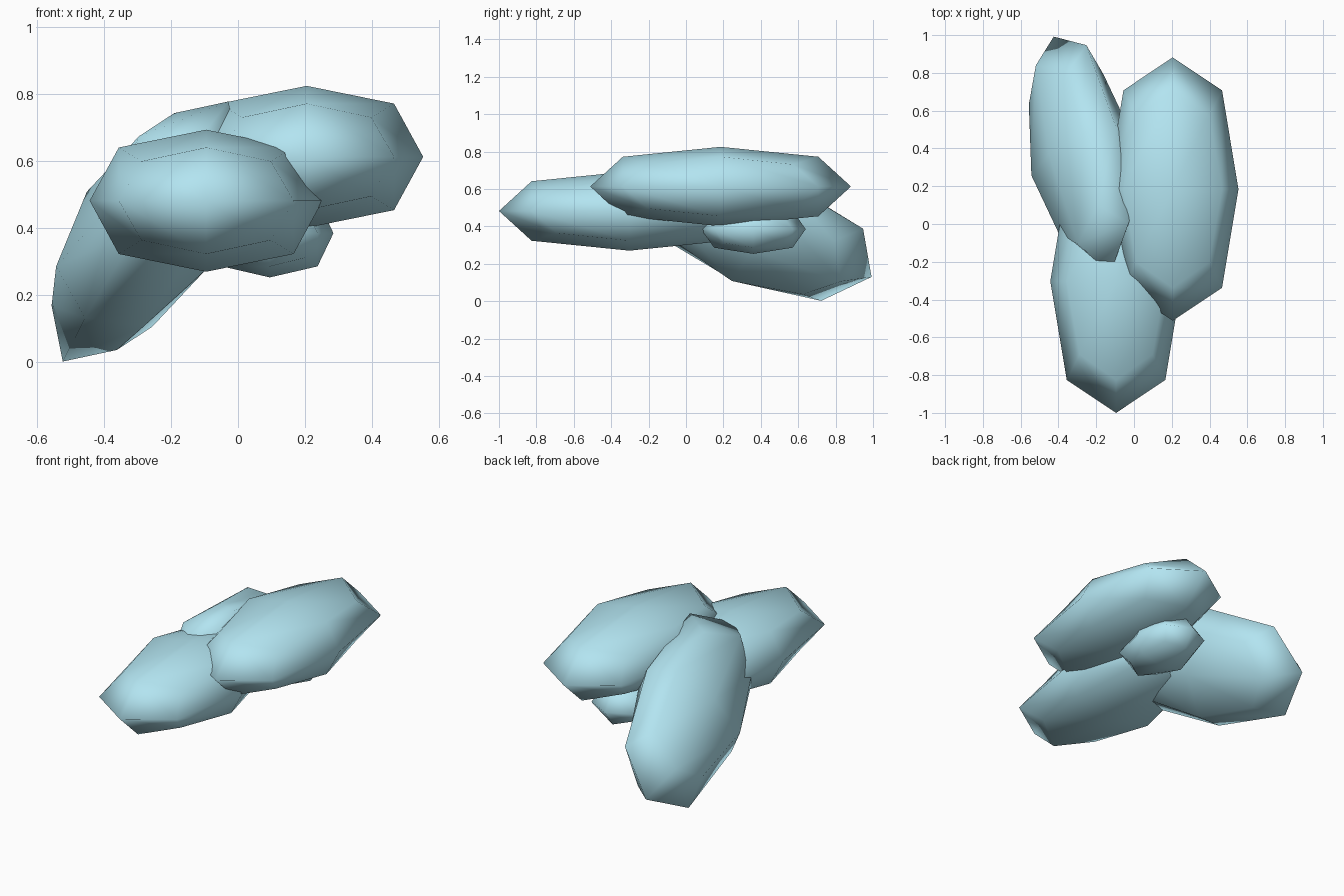
import bpy, bmesh
from mathutils import Vector, Matrix

if "Cube" in bpy.data.objects:
    bpy.data.objects.remove(bpy.data.objects["Cube"])

blue = bpy.data.materials.new("pale_blue")
blue.diffuse_color = (0.45, 0.78, 0.88, 1)
blue.use_nodes = True
blue.node_tree.nodes["Principled BSDF"].inputs["Base Color"].default_value = blue.diffuse_color

# Rounded pebble: cube split once, then pulled in like one smoothing step
PULL = {1: 1.0, 2: 0.75, 3: 5 / 9}


def pebble(name, centre, radii, axes=None):
    bm = bmesh.new()
    bmesh.ops.create_cube(bm, size=2)
    bmesh.ops.subdivide_edges(bm, edges=bm.edges[:], cuts=1, use_grid_fill=True)
    rot = Matrix(axes).transposed() if axes else Matrix.Identity(3)
    for v in bm.verts:
        k = PULL[sum(abs(c) > 0.5 for c in v.co)]
        v.co = rot @ Vector(c * k * r for c, r in zip(v.co, radii)) + Vector(centre)
    bmesh.ops.recalc_face_normals(bm, faces=bm.faces[:])
    for f in bm.faces:
        f.smooth = True
    me = bpy.data.meshes.new(name)
    bm.to_mesh(me)
    bm.free()
    me.materials.append(blue)
    ob = bpy.data.objects.new(name, me)
    bpy.context.collection.objects.link(ob)
    return ob


# Two level pebbles
big = (0.348, 0.697, 0.212)
pebble("front_pebble", (-0.095, -0.303, 0.482), big)
pebble("right_pebble", (0.205, 0.185, 0.613), big)

# Tilted pebble reaching down to the ground at the back left
length = Vector((-0.214, 0.903, -0.374)).normalized()
width = Vector((0.52, 0.43, 0.74))
width = (width - length * width.dot(length)).normalized()
pebble("back_pebble", (-0.276, 0.363, 0.39), big,
       (width, length, width.cross(length)))

# Small pebble tucked underneath
pebble("small_pebble", (0.095, 0.36, 0.385), (0.19, 0.28, 0.132))
